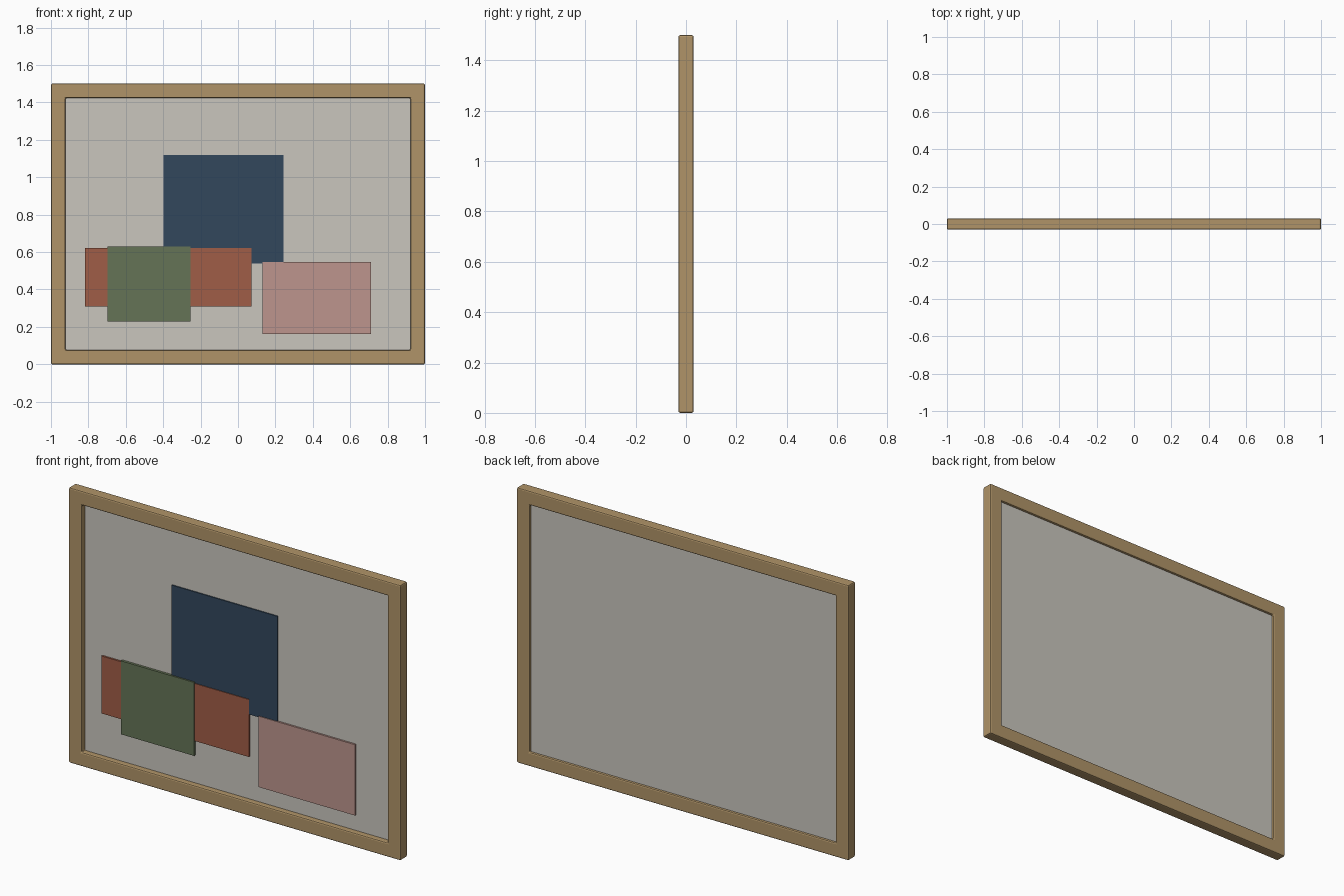
import bpy, bmesh

cube = bpy.data.objects.get("Cube")
if cube:
    bpy.data.objects.remove(cube, do_unlink=True)


def srgb(r, g, b):
    return tuple(((c / 255 + 0.055) / 1.055) ** 2.4 for c in (r, g, b)) + (1.0,)


def material(name, rgb):
    m = bpy.data.materials.new(name)
    m.use_nodes = True
    m.diffuse_color = srgb(*rgb)
    bsdf = m.node_tree.nodes["Principled BSDF"]
    bsdf.inputs["Base Color"].default_value = m.diffuse_color
    bsdf.inputs["Roughness"].default_value = 0.8
    return m


def finish(name, bm, mat):
    bmesh.ops.recalc_face_normals(bm, faces=bm.faces)
    mesh = bpy.data.meshes.new(name)
    bm.to_mesh(mesh)
    bm.free()
    mesh.materials.append(mat)
    obj = bpy.data.objects.new(name, mesh)
    bpy.context.collection.objects.link(obj)
    return obj


def box(name, x, y, z, mat):
    """Box from (low, high) ranges along each axis."""
    bm = bmesh.new()
    bmesh.ops.create_cube(bm, size=1)
    for v in bm.verts:
        v.co = [r[0] if c < 0 else r[1] for c, r in zip(v.co, (x, y, z))]
    return finish(name, bm, mat)


def ring(name, half_w, height, rail, half_d, mat):
    """Mitred rectangular frame: a rectangular section swept round four corners."""
    bm = bmesh.new()
    section = [(0, -half_d), (rail, -half_d), (rail, half_d), (0, half_d)]
    loops = []
    for sx, top in ((-1, 0), (1, 0), (1, 1), (-1, 1)):
        loops.append([bm.verts.new((sx * (half_w - inset), y,
                                    height - inset if top else inset))
                      for inset, y in section])
    for i in range(4):
        a, b = loops[i], loops[(i + 1) % 4]
        for j in range(4):
            k = (j + 1) % 4
            bm.faces.new((a[j], b[j], b[k], a[k]))
    return finish(name, bm, mat)


wood = material("light wood", (176, 148, 104))
linen = material("linen grey", (202, 198, 190))

# Wooden frame with softened edges
frame = ring("frame", 1.0, 1.5, 0.077, 0.03, wood)
bevel = frame.modifiers.new("soft edges", "BEVEL")
bevel.width = 0.007
bevel.segments = 2
bevel.limit_method = "ANGLE"

# Backing panel, let into the frame
box("canvas", (-0.93, 0.93), (0.0, 0.018), (0.07, 1.43), linen)

# Painted blocks, layered forward from the canvas: x range, z range, front y
blocks = [
    ("navy_block", "navy", (50, 71, 92), (-0.397, 0.242), (0.54, 1.12), -0.006),
    ("rust_block", "rust", (160, 93, 71), (-0.817, 0.072), (0.31, 0.623), -0.010),
    ("green_block", "sage green", (101, 116, 86), (-0.697, -0.255), (0.23, 0.63), -0.014),
    ("pink_block", "dusty pink", (189, 149, 141), (0.132, 0.712), (0.162, 0.548), -0.010),
]
for name, colour, rgb, x, z, front in blocks:
    box(name, x, (front, 0.002), z, material(colour, rgb))
